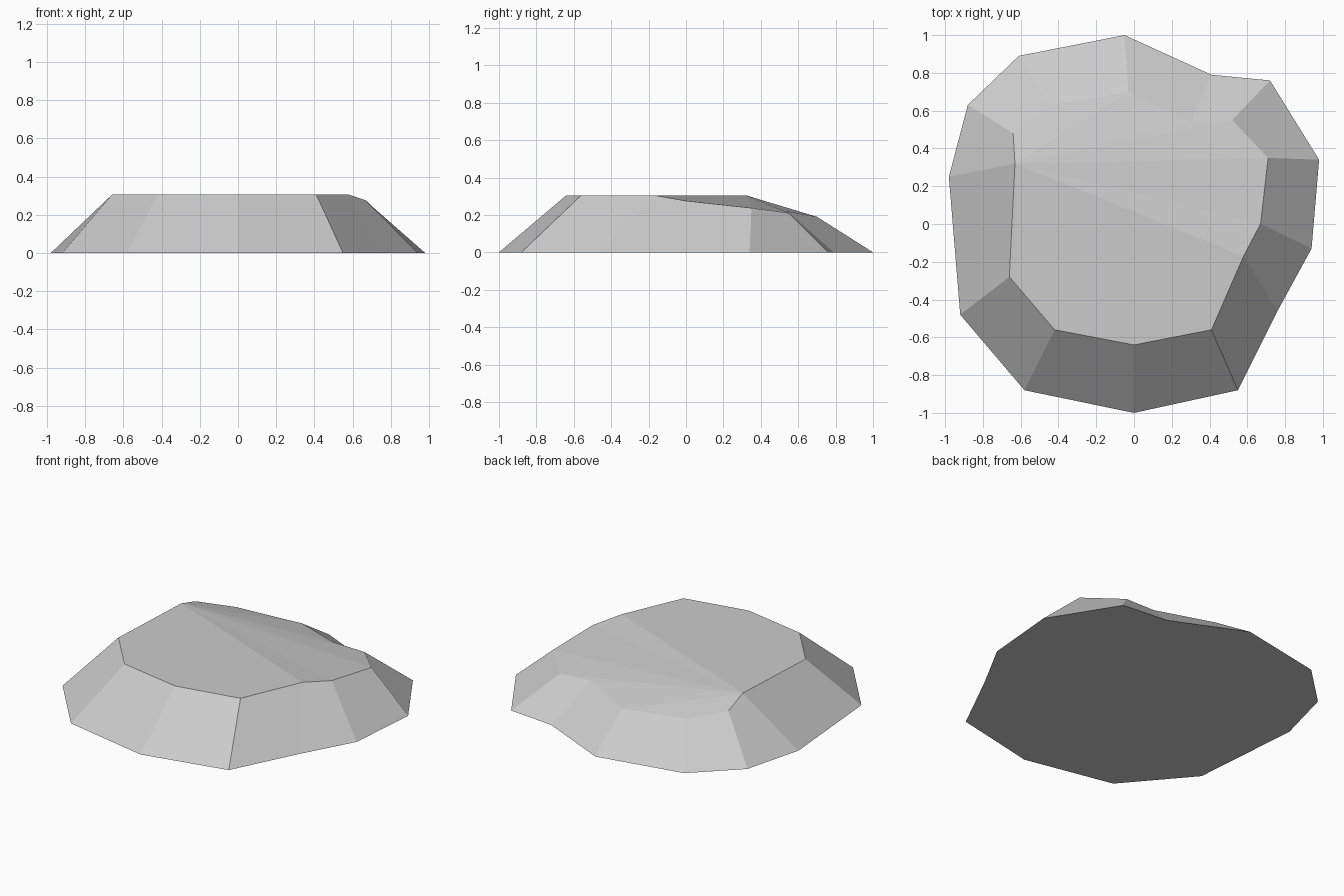
import bpy
import bmesh

cube = bpy.data.objects.get("Cube")
if cube:
    bpy.data.objects.remove(cube, do_unlink=True)

# Stone colour
stone = bpy.data.materials.new("stone_grey")
stone.use_nodes = True
grey = (0.6, 0.6, 0.6, 1)
stone.diffuse_color = grey
stone.node_tree.nodes["Principled BSDF"].inputs["Base Color"].default_value = grey

# Ground outline and upper rim, counter-clockwise from the front
base = [(0, -1), (.55, -.88), (.76, -.46), (.94, -.13), (.98, .34), (.72, .76), (.41, .79),
        (-.05, 1), (-.61, .89), (-.88, .63), (-.98, .25), (-.92, -.48), (-.58, -.88)]
top = .305
rim = [(0, -.64, top), (.41, -.56, top), (.58, -.17, top), (.67, 0, .275), (.71, .35, .237),
       (.52, .55, .21), (.3, .54, .22), (-.03, .7, .19), (-.45, .63, .21), (-.64, .48, .255),
       (-.63, .32, top), (-.66, -.28, top), (-.42, -.56, top)]

bm = bmesh.new()
low = [bm.verts.new((x, y, 0)) for x, y in base]
high = [bm.verts.new(p) for p in rim]
n = len(low)

# Sloping flanks and underside
for i in range(n):
    j = (i + 1) % n
    bm.faces.new((low[i], low[j], high[j], high[i]))
bm.faces.new(low[::-1])

# Level front plateau, then the slope falling away behind the crease
crease_right, crease_left = 2, 10
bm.faces.new(high[crease_left:] + high[:crease_right + 1])
for i in range(crease_right, crease_left - 1):
    bm.faces.new((high[crease_left], high[i], high[i + 1]))

bmesh.ops.recalc_face_normals(bm, faces=bm.faces)
mesh = bpy.data.meshes.new("rock")
bm.to_mesh(mesh)
bm.free()
mesh.materials.append(stone)
rock = bpy.data.objects.new("rock", mesh)
bpy.context.collection.objects.link(rock)
